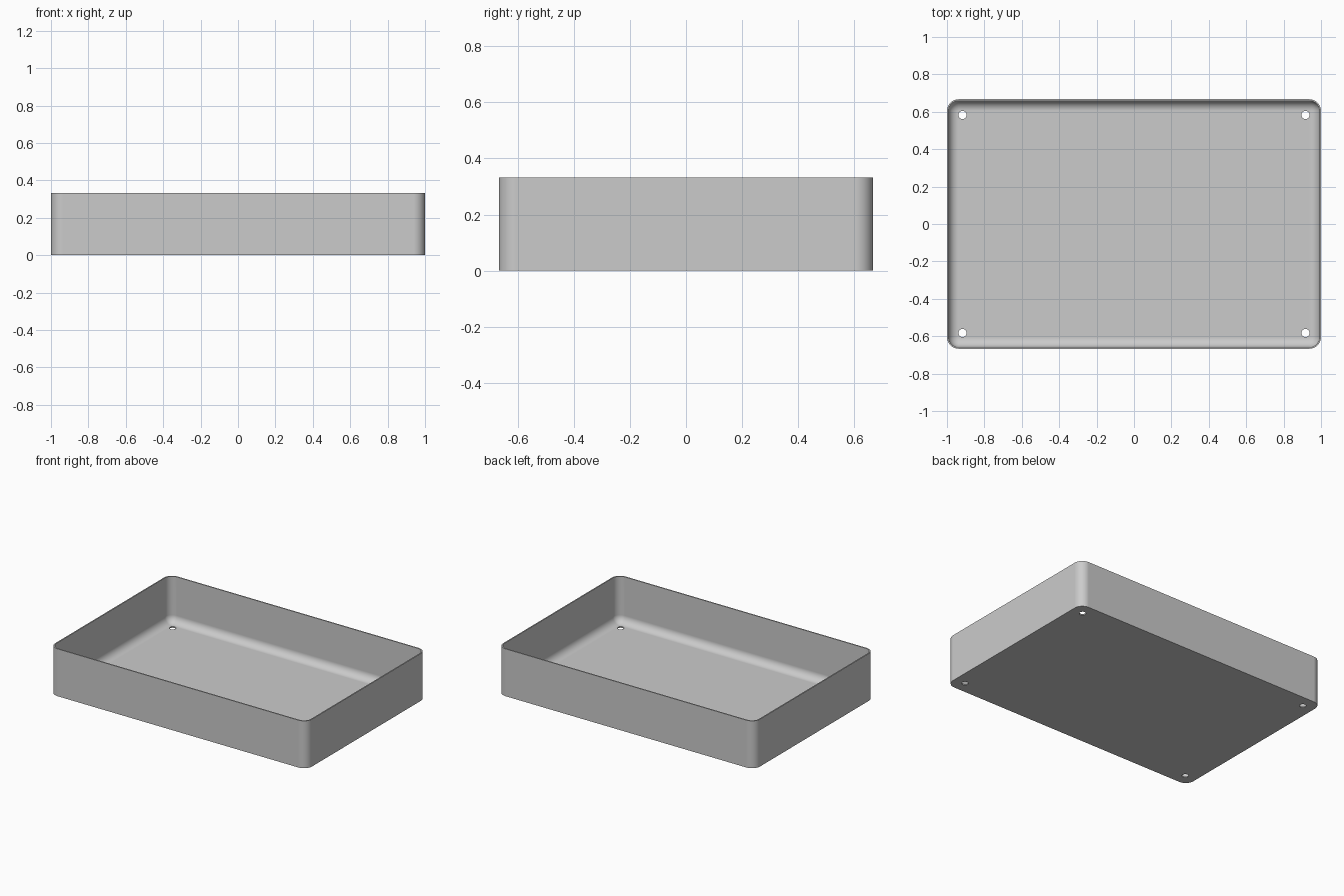
import bpy, bmesh, math

cube = bpy.data.objects.get("Cube")
if cube:
    bpy.data.objects.remove(cube, do_unlink=True)

HALF_X, HALF_Y, HEIGHT = 1.0, 0.667, 0.333
WALL, FLOOR = 0.0083, 0.0083
CORNER, FILLET = 0.0625, 0.053
SEGMENTS = 12

grey = bpy.data.materials.new("light grey")
grey.use_nodes = True
colour = (0.6, 0.6, 0.6, 1)
grey.diffuse_color = colour
grey.node_tree.nodes["Principled BSDF"].inputs["Base Color"].default_value = colour


def rounded_ring(bm, inset, z):
    """Ring of vertices around a rounded rectangle, inset from the outer wall."""
    radius = CORNER - inset
    ring = []
    for quarter, (sx, sy) in enumerate([(1, 1), (-1, 1), (-1, -1), (1, -1)]):
        for i in range(SEGMENTS + 1):
            a = (quarter + i / SEGMENTS) * math.pi / 2
            ring.append(bm.verts.new((sx * (HALF_X - CORNER) + radius * math.cos(a),
                                      sy * (HALF_Y - CORNER) + radius * math.sin(a), z)))
    return ring


# Tray: outer wall, rim, inner wall, then the rounded fillet down to the floor
profile = [(0, 0), (0, HEIGHT), (WALL, HEIGHT)]
for i in range(SEGMENTS + 1):
    a = i / SEGMENTS * math.pi / 2
    profile.append((WALL + FILLET * (1 - math.cos(a)), FLOOR + FILLET * (1 - math.sin(a))))

bm = bmesh.new()
rings = [rounded_ring(bm, inset, z) for inset, z in profile]
for low, high in zip(rings, rings[1:]):
    for i in range(len(low)):
        j = (i + 1) % len(low)
        bm.faces.new((low[i], low[j], high[j], high[i]))
bm.faces.new(rings[0])
bm.faces.new(rings[-1])
bmesh.ops.recalc_face_normals(bm, faces=bm.faces)
mesh = bpy.data.meshes.new("tray")
bm.to_mesh(mesh)
bm.free()
tray = bpy.data.objects.new("tray", mesh)
bpy.context.collection.objects.link(tray)
mesh.materials.append(grey)

# Four drain holes cut through the floor near the corners
for sx in (-1, 1):
    for sy in (-1, 1):
        bpy.ops.mesh.primitive_cylinder_add(vertices=32, radius=0.0215, depth=0.2,
                                            location=(sx * 0.917, sy * 0.583, 0))
        cutter = bpy.context.object
        cutter.name = "hole_cutter"
        cutter.data.materials.append(grey)
        cut = tray.modifiers.new("hole", "BOOLEAN")
        cut.object = cutter
        cut.operation = "DIFFERENCE"
        cut.solver = "EXACT"
        bpy.ops.object.select_all(action="DESELECT")
        bpy.context.view_layer.objects.active = tray
        tray.select_set(True)
        bpy.ops.object.modifier_apply(modifier=cut.name)
        bpy.data.objects.remove(cutter, do_unlink=True)

# Smooth rounded surfaces with flat floor and walls
bpy.ops.object.shade_smooth_by_angle(angle=math.radians(35))
weighted = tray.modifiers.new("flat panels", "WEIGHTED_NORMAL")
weighted.keep_sharp = True
